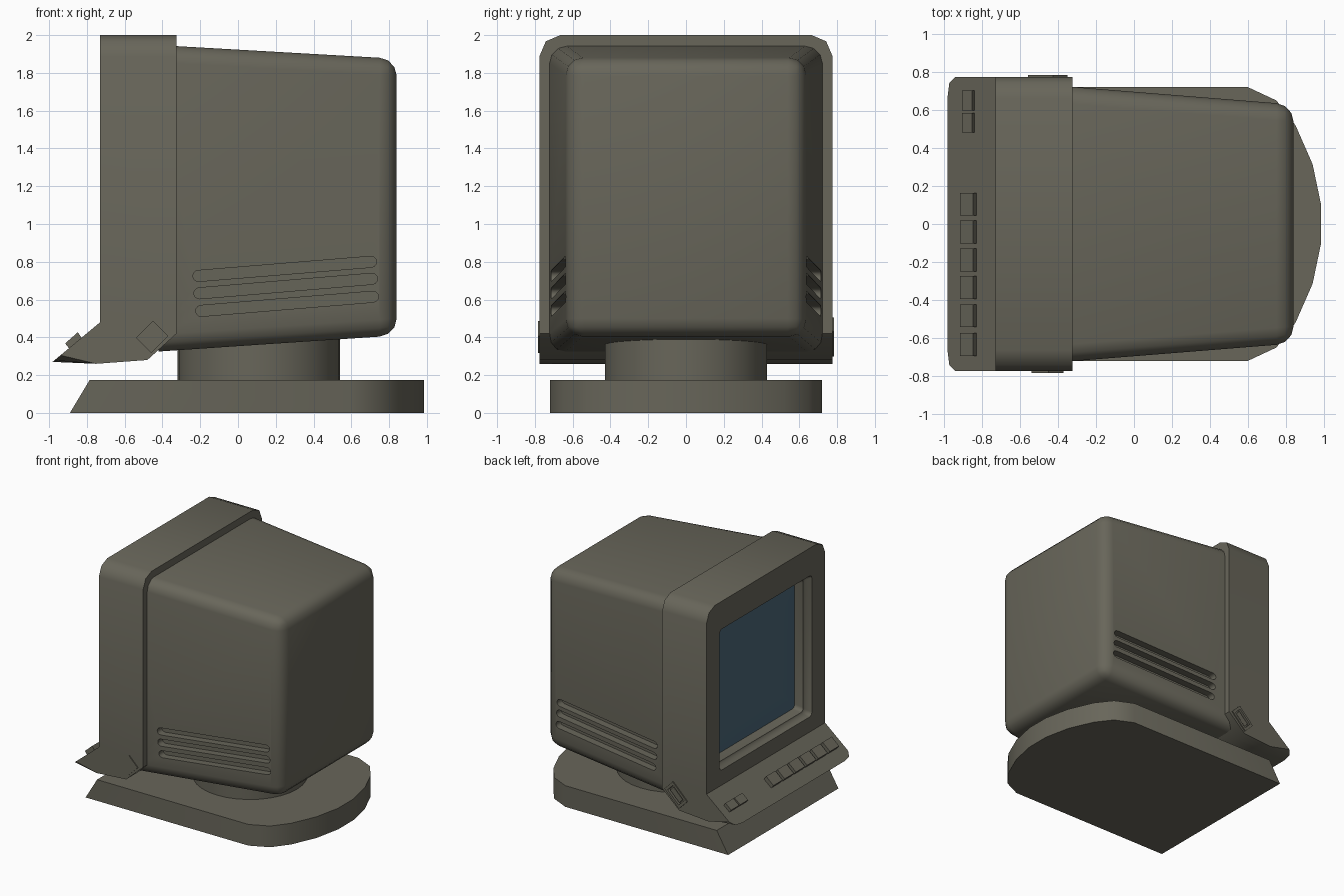
import bpy, bmesh, math
from mathutils import Vector

if "Cube" in bpy.data.objects:
    bpy.data.objects.remove(bpy.data.objects["Cube"])


def material(name, rgb):
    m = bpy.data.materials.new(name)
    m.diffuse_color = (*rgb, 1)
    m.use_nodes = True
    m.node_tree.nodes["Principled BSDF"].inputs["Base Color"].default_value = m.diffuse_color
    return m


CASE = material("case_plastic", (0.138, 0.132, 0.102))
GLASS = material("screen_glass", (0.07, 0.135, 0.19))


def loft(name, rings, mat=CASE, smooth=None):
    """Skin a list of equal-length closed rings and cap both ends."""
    bm = bmesh.new()
    vs = [[bm.verts.new(p) for p in r] for r in rings]
    n = len(rings[0])
    for a, b in zip(vs, vs[1:]):
        for i in range(n):
            bm.faces.new((a[i], a[(i + 1) % n], b[(i + 1) % n], b[i]))
    bm.faces.new(vs[0])
    bm.faces.new(vs[-1])
    bmesh.ops.recalc_face_normals(bm, faces=bm.faces)
    me = bpy.data.meshes.new(name)
    bm.to_mesh(me)
    bm.free()
    me.materials.append(mat)
    ob = bpy.data.objects.new(name, me)
    bpy.context.collection.objects.link(ob)
    if smooth:
        shade(ob, smooth)
    return ob


def activate(ob):
    bpy.ops.object.select_all(action='DESELECT')
    ob.select_set(True)
    bpy.context.view_layer.objects.active = ob


def shade(ob, deg):
    activate(ob)
    bpy.ops.object.shade_smooth_by_angle(angle=math.radians(deg))


def cut(ob, cutter):
    m = ob.modifiers.new("cut", 'BOOLEAN')
    m.operation, m.solver, m.object = 'DIFFERENCE', 'EXACT', cutter
    activate(ob)
    bpy.ops.object.modifier_apply(modifier=m.name)
    bpy.data.objects.remove(cutter)


def rounded_rect(x, hy, z0, z1, r, seg=4):
    pts = []
    for k, (cy, cz) in enumerate([(hy - r, z1 - r), (r - hy, z1 - r), (r - hy, z0 + r), (hy - r, z0 + r)]):
        for i in range(seg + 1):
            a = math.pi / 2 * (k + i / seg)
            pts.append((x, cy + r * math.cos(a), cz + r * math.sin(a)))
    return pts


def along_y(pts, y0, y1):
    return [[(x, y, z) for x, z in pts] for y in (y0, y1)]


# Swivel base: slanted front edge, faceted round back
half = [(0.60, 0.72), (0.75, 0.65), (0.85, 0.52), (0.94, 0.315), (0.985, 0.10)]
back = half + [(x, -y) for x, y in reversed(half)]
loft("swivel_base", [[(fx, -0.72, z), (fx, 0.72, z)] + [(x, y, z) for x, y in back]
                     for fx, z in ((-0.89, 0), (-0.785, 0.175))], smooth=30)

# Neck
bpy.ops.mesh.primitive_cylinder_add(vertices=32, radius=0.43, depth=0.28, location=(0.11, 0, 0.305))
neck = bpy.context.object
neck.name = "neck"
neck.data.materials.append(CASE)
shade(neck, 30)


# Tapered rear housing with rounded edges
def side(x):
    return 0.722 - 0.08 * (x + 0.325)


def section(x, z0, z1):
    h = side(x)
    return [(x, -h, z0), (x, h, z0), (x, h, z1), (x, -h, z1)]


housing = loft("rear_housing", [section(-0.42, 0.325, 1.947), section(0.84, 0.41, 1.875)])
bm = bmesh.new()
bm.from_mesh(housing.data)
edges = [e for e in bm.edges if max(v.co.x for v in e.verts) > 0]
bmesh.ops.bevel(bm, geom=edges, offset=0.09, offset_type='OFFSET', segments=3, profile=0.5, affect='EDGES')
bm.to_mesh(housing.data)
bm.free()

# Ventilation slots on both sides
for ax, az, bx, bz in ((-0.21, 0.725, 0.705, 0.80), (-0.205, 0.633, 0.71, 0.71), (-0.195, 0.54, 0.715, 0.615)):
    t = math.atan2(bz - az, bx - ax)
    pts = []
    for cx, cz, start in ((bx, bz, -90), (ax, az, 90)):
        for i in range(7):
            a = t + math.radians(start + 30 * i)
            pts.append((cx + 0.029 * math.cos(a), cz + 0.029 * math.sin(a)))
    for s in (-1, 1):
        cut(housing, loft("slot_cutter", [[(x, s * (side(x) + d), z) for x, z in pts] for d in (-0.06, 0.05)]))
shade(housing, 40)


# Front bezel with control lip: cross-sections swept over the width
def bezel_section(y, top, lx, lz):
    return [(x, y, z) for x, z in ((-0.73, top), (-0.325, top), (-0.325, 0.42), (-0.48, 0.28),
                                   (-0.75, 0.26), (lx, lz), (-0.73, 0.48))]


ends = [(0.775, 1.89, -0.94, 0.305), (0.742, 1.967, -0.972, 0.278), (0.665, 2.0, -0.982, 0.27)]
bezel = loft("front_bezel", [bezel_section(-y, *r) for y, *r in ends] +
             [bezel_section(y, *r) for y, *r in reversed(ends)])

# Stepped screen opening
cut(bezel, loft("opening_cutter", [rounded_rect(x, 0.602 - d, 0.605 + d, 1.77 - d, 0.03)
                                   for x, d in ((-0.80, 0), (-0.72, 0), (-0.68, 0.02), (-0.675, 0.035), (-0.61, 0.055))]))


# Slanted side controls: a flat plate on one side, a recessed switch on the other
def slanted(u, v):
    c, u, v = Vector((-0.455, 0.402)), Vector((u, u)), Vector((v, -v))
    return [tuple(p) for p in (c + u + v, c + u - v, c - u - v, c - u + v)]


loft("side_plate", along_y(slanted(0.045, 0.04), -0.74, -0.783))
frame = loft("switch_frame", along_y(slanted(0.066, 0.038), 0.74, 0.784))
for part in (bezel, frame):
    cut(part, loft("pocket_cutter", along_y(slanted(0.05, 0.024), 0.752, 0.85)))
loft("switch", along_y(slanted(0.042, 0.016), 0.735, 0.775))
shade(bezel, 46)

# Slightly bulged screen
loft("screen", [rounded_rect(-0.61 - b, 0.56 * k, 1.19 - 0.535 * k, 1.19 + 0.535 * k, 0.04 * k)
                for b, k in ((0, 1), (0.012, 0.8), (0.02, 0.55), (0.025, 0.25))], GLASS, 40)

# Wedge-shaped keys on the lip
wide = [(-0.885, 0.33), (-0.915, 0.368), (-0.848, 0.427), (-0.823, 0.39)]
narrow = [(-0.88, 0.335), (-0.905, 0.368), (-0.852, 0.412), (-0.834, 0.382)]
keys = [(0.65, 0.052, narrow), (0.533, 0.052, narrow)]
keys += [(y, 0.06, wide) for y in (0.104, -0.042, -0.189, -0.335, -0.483, -0.634)]
for i, (y, h, shape) in enumerate(keys):
    loft(f"key_{i + 1}", along_y(shape, y - h, y + h))
